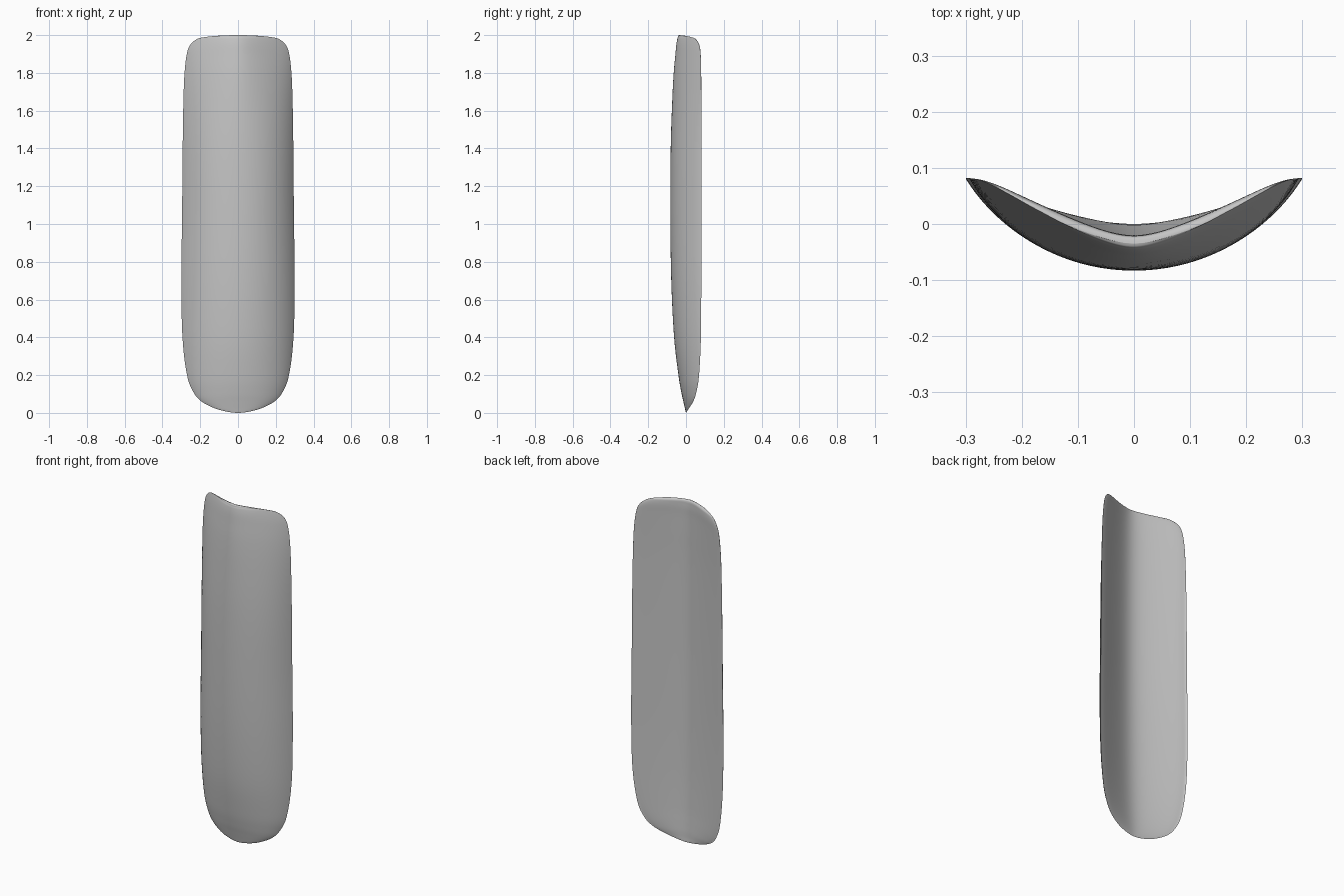
import bpy
import bmesh
import math
from mathutils import Vector

cube = bpy.data.objects.get("Cube")
if cube:
    bpy.data.objects.remove(cube, do_unlink=True)

# Stations up the plate: height, half width, rim depth, front depth, back depth
STATIONS = [Vector(row) for row in (
    (0, 0, 0, 0, 0),
    (.007, .06, .004, -.002, 0),
    (.025, .125, .016, -.006, -.001),
    (.06, .193, .038, -.014, -.002),
    (.11, .236, .055, -.025, -.005),
    (.2, .27, .069, -.04, -.01),
    (.4, .294, .079, -.063, -.017),
    (.7, .3, .081, -.078, -.022),
    (1.05, .296, .082, -.083, -.025),
    (1.4, .293, .082, -.081, -.025),
    (1.65, .289, .081, -.073, -.024),
    (1.8, .283, .08, -.065, -.022),
    (1.9, .271, .077, -.056, -.021),
    (1.95, .252, .069, -.051, -.02),
    (1.98, .215, .049, -.046, -.021),
    (1.99, .17, .024, -.043, -.022),
    (1.997, .1, -.01, -.041, -.025),
    (2, 0, -.035, -.035, -.035),
)]
STEPS = 5      # rows between stations
COLUMNS = 48   # columns across the plate


def mirrored(station):
    """Continue the outline past the centre line at either end."""
    copy = station.copy()
    copy[1] = -copy[1]
    return copy


def smooth_rows(points):
    """Pass a smooth curve through the stations."""
    padded = [mirrored(points[1])] + points + [mirrored(points[-2])]
    rows = []
    for a, b, c, d in zip(padded, padded[1:], padded[2:], padded[3:]):
        for i in range(STEPS):
            s = i / STEPS
            rows.append(b + (c - a) * (s / 2)
                        + (a * 2 - b * 5 + c * 4 - d) * (s * s / 2)
                        + (b * 3 - a - c * 3 + d) * (s ** 3 / 2))
    rows.append(points[-1])
    return rows


def arc(t):
    """Circular bow of the front face, from 0 to 1."""
    k = .88
    return (1 - math.sqrt(1 - (k * t) ** 2)) / (1 - math.sqrt(1 - k * k))


def soft_vee(t):
    """Softly creased hollow of the back face, from 0 to 1."""
    a = .28
    return (math.hypot(t, a) - a) / (math.hypot(1, a) - a)


def section(row):
    """Front and back points across one row."""
    z, width, rim, front, back = row
    # The front takes on the shape of the hollow towards the top rim
    blend = .85 * max(0, (z - 1.2) / .8) ** 2
    lip = rim + (back - front) * .25 * blend
    front_line, back_line = [], []
    for i in range(COLUMNS + 1):
        t = -math.cos(math.pi * i / COLUMNS)
        bow = arc(t) + (soft_vee(t) - arc(t)) * blend
        y_front = front + (rim - front) * bow
        y_back = back + (lip - back) * soft_vee(t)
        rounding = math.sqrt(max(0, 1 - abs(t) ** 24))
        y_back = y_front + max(0, y_back - y_front) * rounding
        front_line.append((width * t, y_front, z))
        back_line.append((width * t, y_back, z))
    return front_line, back_line


# Curved plate: closed skin of front and back faces
bm = bmesh.new()
sections = [section(row) for row in smooth_rows(STATIONS)]
for side in range(2):
    grid = [[bm.verts.new(p) for p in pair[side]] for pair in sections]
    for low, high in zip(grid, grid[1:]):
        for i in range(COLUMNS):
            bm.faces.new((low[i], low[i + 1], high[i + 1], high[i]))
bmesh.ops.remove_doubles(bm, verts=bm.verts, dist=.00005)
bmesh.ops.recalc_face_normals(bm, faces=bm.faces)

mesh = bpy.data.meshes.new("curved_plate")
bm.to_mesh(mesh)
bm.free()
plate = bpy.data.objects.new("curved_plate", mesh)
bpy.context.collection.objects.link(plate)

# Plain grey material
grey = bpy.data.materials.new("plain_grey")
grey.use_nodes = True
colour = (.56, .56, .56, 1)
grey.diffuse_color = colour
for node in grey.node_tree.nodes:
    if node.type == 'BSDF_PRINCIPLED':
        node.inputs["Base Color"].default_value = colour
mesh.materials.append(grey)

# Smooth shading with a crisp rim
bpy.ops.object.select_all(action='DESELECT')
plate.select_set(True)
bpy.context.view_layer.objects.active = plate
bpy.ops.object.shade_smooth_by_angle(angle=math.radians(40))
